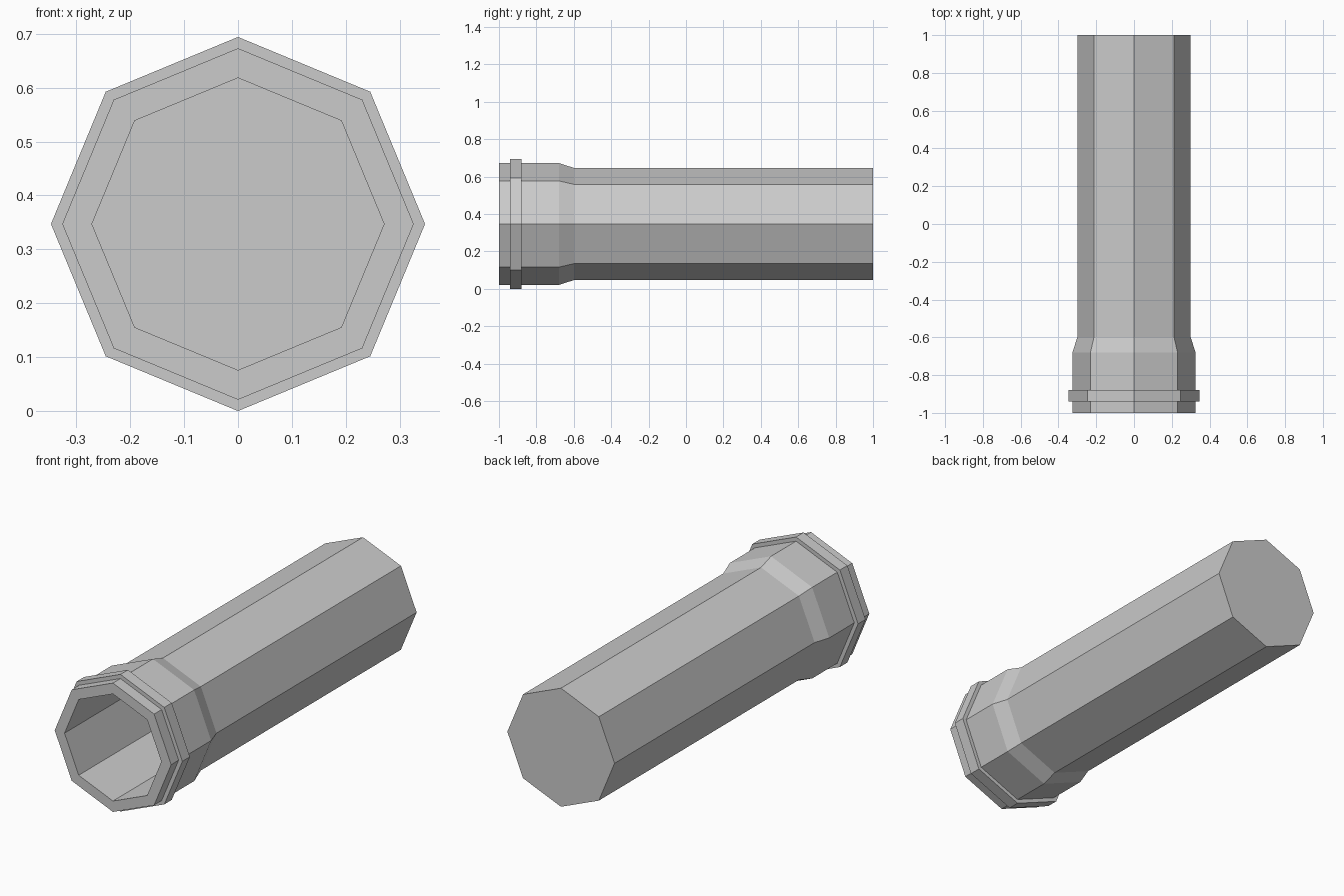
import bpy
import bmesh
from math import cos, sin, pi

cube = bpy.data.objects.get("Cube")
if cube:
    bpy.data.objects.remove(cube, do_unlink=True)

SIDES = 8
AXIS_Z = 0.347

grey = bpy.data.materials.new("plain grey")
grey.use_nodes = True
colour = (0.6, 0.6, 0.6, 1)
grey.diffuse_color = colour
grey.node_tree.nodes["Principled BSDF"].inputs["Base Color"].default_value = colour


def lathe(name, profile, closed):
    """Turn (radius, y) points into an octagonal solid along y."""
    bm = bmesh.new()
    rings = []
    for radius, y in profile:
        angles = [2 * pi * i / SIDES for i in range(SIDES)]
        rings.append([bm.verts.new((radius * sin(a), y, AXIS_Z + radius * cos(a)))
                      for a in angles])
    pairs = list(zip(rings, rings[1:]))
    if closed:
        pairs.append((rings[-1], rings[0]))
    else:
        bm.faces.new(rings[0])
        bm.faces.new(rings[-1])
    for a, b in pairs:
        for i in range(SIDES):
            j = (i + 1) % SIDES
            bm.faces.new((a[i], a[j], b[j], b[i]))
    bmesh.ops.recalc_face_normals(bm, faces=bm.faces)
    mesh = bpy.data.meshes.new(name)
    bm.to_mesh(mesh)
    bm.free()
    mesh.materials.append(grey)
    obj = bpy.data.objects.new(name, mesh)
    bpy.context.collection.objects.link(obj)
    return obj


# Pipe: closed back end, straight body, flared collar, deep bore with a floor
lathe("pipe", [(0.3, 1), (0.3, -0.6), (0.326, -0.68), (0.326, -1),
               (0.271, -1), (0.271, 0.97)], closed=False)

# Raised band around the collar
lathe("collar_band", [(0.347, -0.94), (0.347, -0.88),
                      (0.3, -0.88), (0.3, -0.94)], closed=True)
